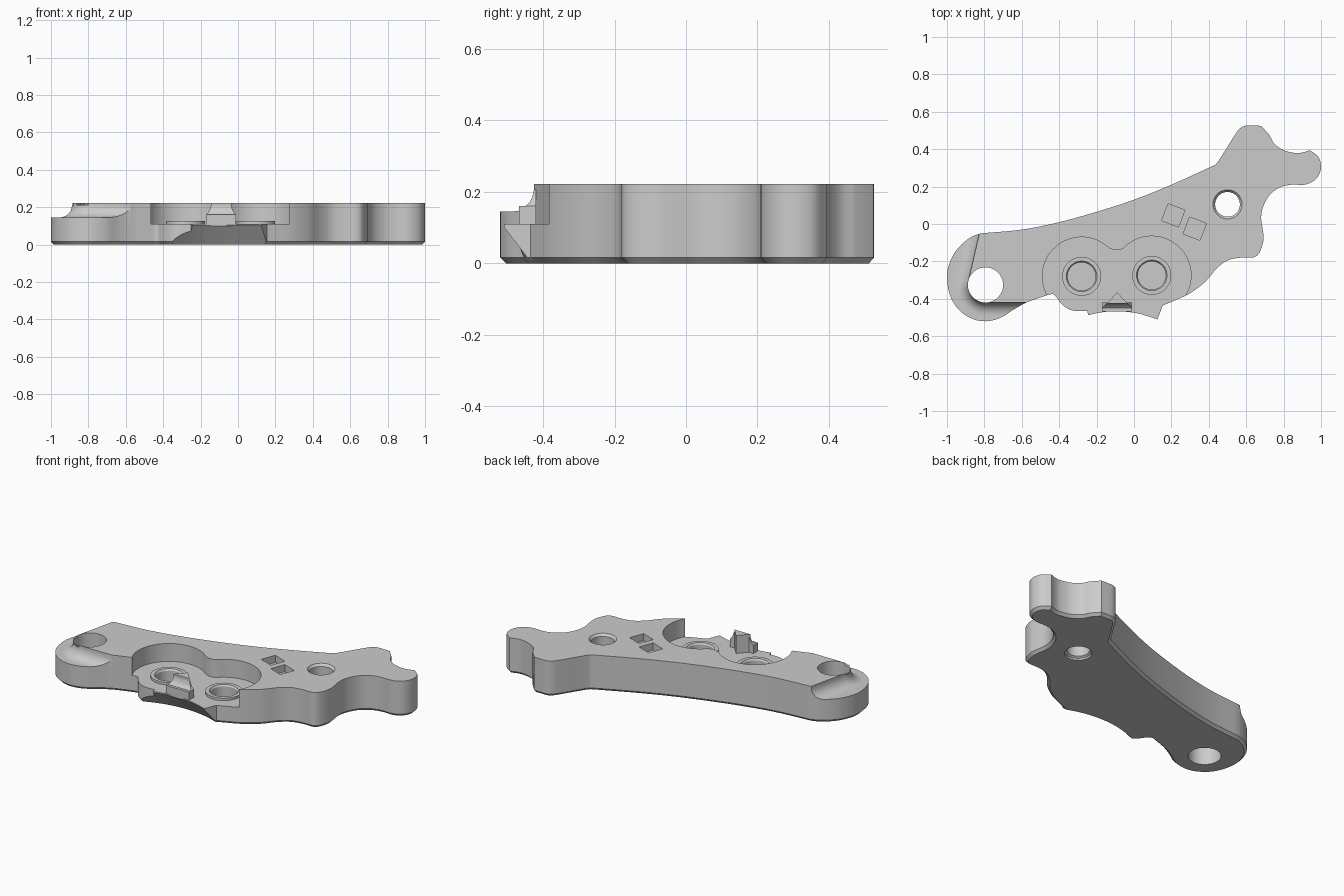
import bpy, bmesh
from math import cos, sin, radians, pi, hypot
from mathutils import Vector

if "Cube" in bpy.data.objects:
    bpy.data.objects.remove(bpy.data.objects["Cube"])

TOP = 0.222


def loft(name, layers):
    """Closed solid through stacked (points, z) layers with equal point counts."""
    bm = bmesh.new()
    rings = [[bm.verts.new((x, y, z)) for x, y in pts] for pts, z in layers]
    n = len(rings[0])
    for a, b in zip(rings, rings[1:]):
        for i in range(n):
            j = (i + 1) % n
            bm.faces.new((a[i], a[j], b[j], b[i]))
    bm.faces.new(rings[0][::-1])
    bm.faces.new(rings[-1])
    bmesh.ops.recalc_face_normals(bm, faces=bm.faces)
    me = bpy.data.meshes.new(name)
    bm.to_mesh(me)
    bm.free()
    ob = bpy.data.objects.new(name, me)
    bpy.context.collection.objects.link(ob)
    return ob


def arc(cx, cy, r, a0, a1, n):
    return [(cx + r * cos(radians(a0 + (a1 - a0) * i / n)),
             cy + r * sin(radians(a0 + (a1 - a0) * i / n))) for i in range(n + 1)]


def circle(cx, cy, r, n=64):
    return arc(cx, cy, r, 0, 360, n)[:-1]


def spline(pts, steps=5):
    """Smooth open curve through points, without the last point."""
    p = [Vector(q) for q in pts]
    p = [2 * p[0] - p[1]] + p + [2 * p[-1] - p[-2]]
    out = []
    for a, b, c, d in zip(p, p[1:], p[2:], p[3:]):
        for k in range(steps):
            t = k / steps
            v = 0.5 * (2 * b + (c - a) * t + (2 * a - 5 * b + 4 * c - d) * t * t
                       + (3 * b - a - 3 * c + d) * t ** 3)
            out.append((v.x, v.y))
    return out


def inset(pts, d):
    """Move a counter-clockwise outline inwards by d."""
    out = []
    for i, (x, y) in enumerate(pts):
        (px, py), (nx, ny) = pts[i - 1], pts[(i + 1) % len(pts)]
        tx, ty = nx - px, ny - py
        l = hypot(tx, ty)
        out.append((x - ty / l * d, y + tx / l * d))
    return out


def cut(ob, cutter):
    cutter.hide_render = True
    m = ob.modifiers.new("cut", 'BOOLEAN')
    m.operation, m.solver, m.object = 'DIFFERENCE', 'EXACT', cutter
    bpy.context.view_layer.objects.active = ob
    bpy.ops.object.modifier_apply(modifier=m.name)
    bpy.data.objects.remove(cutter)


# Plate outline: smooth runs joined at sharp corners
runs = [
    [(-.82, -.05), (-.88, -.075), (-.95, -.14), (-.99, -.22), (-1, -.29), (-.984, -.38),
     (-.94, -.455), (-.87, -.505), (-.79, -.52), (-.71, -.5), (-.64, -.455), (-.57, -.418),
     (-.5, -.393), (-.44, -.375), (-.418, -.388), (-.39, -.425), (-.35, -.455),
     (-.31, -.465), (-.25, -.465)],
    [(-.25, -.465), (-.245, -.487)],
    [(-.245, -.487), (-.17, -.472), (-.09, -.466), (.02, -.478), (.125, -.51)],
    [(.125, -.51), (.155, -.435)],
    [(.155, -.435), (.22, -.408), (.3, -.37), (.38, -.31), (.44, -.24), (.5, -.195),
     (.57, -.18), (.64, -.178), (.672, -.15), (.692, -.09), (.69, -.04), (.68, .03),
     (.69, .09), (.725, .155), (.78, .195), (.84, .21), (.91, .21), (.96, .23),
     (.99, .265), (1, .31), (.985, .36), (.94, .395)],
    [(.94, .395), (.9, .382), (.86, .38), (.8, .395), (.75, .43), (.725, .475)],
    [(.725, .475), (.68, .525)],
    [(.68, .525), (.6, .526), (.565, .51), (.54, .478)],
    [(.54, .478), (.45, .335), (.425, .312)],
    [(.425, .312), (.2, .21), (0, .13), (-.2, .065), (-.4, .01), (-.6, -.03), (-.82, -.05)],
]
outline = [p for r in runs for p in spline(r, 1 if len(r) == 2 else 5)]
plate = loft("lever_plate", [(inset(outline, .016), 0), (outline, .016), (outline, TOP)])

# Double-lobed pocket, open at the front
pads = [(-.28, -.28), (.095, -.275)]
pocket = (arc(*pads[0], .21, 210, 52, 32)
          + [(-.125, -.133), (-.105, -.139), (-.08, -.139), (-.06, -.133)]
          + arc(*pads[1], .21, 128, -31, 32) + [(.275, -.7), (-.462, -.7)])
cut(plate, loft("pocket_cutter", [(pocket, .11), (pocket, .4)]))

# Conical relief below the front edge
slope = .09 / .11
cut(plate, loft("relief_cutter", [(circle(-.09, -1, .62 + .05 * slope, 128), -.05),
                                  (circle(-.09, -1, .53, 128), .108)]))

# Lowered ledge with a concave fillet around the left end
HX, HY, HR = -.794, -.326, .094
na = radians(167)


def ledge(d):
    r = HR + d
    bend = arc(HX, HY, r, 167, 270, 20)
    x, y = bend[0]
    start = (x + .4 * sin(na), y - .4 * cos(na))
    return [start] + bend + [(-.5, HY - r), (-.5, -.8), (-1.3, -.8), (-1.3, start[1])]


F = .065
layers = [(ledge(F * (1 - sin(a))), .145 + F * (1 - cos(a)))
          for a in [pi / 2 * k / 7 for k in range(8)]]
layers.append((ledge(0), .4))
cut(plate, loft("ledge_cutter", layers))

# Through holes
cut(plate, loft("end_hole_cutter", [(circle(HX, HY, HR), -.1), (circle(HX, HY, HR), .4)]))
cut(plate, loft("pivot_cutter", [(circle(.5, .105, r), z) for r, z in
                                 [(.078, -.05), (.078, .012), (.066, .02), (.066, TOP - .015),
                                  (.078, TOP), (.078, .4)]]))

# Two tilted square recesses
for cx, cy in [(.21, .046), (.325, -.025)]:
    sq = arc(cx, cy, .068, 24, 294, 3)
    cut(plate, loft("recess_cutter", [(sq, TOP - .045), (sq, .4)]))

# Blind sockets in the pocket floor, each with a raised rim
for side, (cx, cy) in zip(("left", "right"), pads):
    cut(plate, loft("socket_cutter", [(circle(cx, cy, .075), .05), (circle(cx, cy, .075), .3)]))
    rim = loft(side + "_socket_rim", [(circle(cx, cy, .104), .1), (circle(cx, cy, .104), .125)])
    cut(rim, loft("rim_cutter", [(circle(cx, cy, r), z) for r, z in
                                 [(.075, .05), (.075, .115), (.085, .13), (.085, .2)]]))


# Pointed post with a curved foot between the sockets
def wedge(w, front, back):
    return [(-.09 - w, front), (-.09 + w, front), (-.09 + w, back), (-.09 - w, back)]


tri = [(-.145, -.426), (-.035, -.426), (-.09, -.365)]
loft("centre_post", [(tri, .1), (tri, TOP)])
loft("post_foot", [(wedge(.08, -.467, -.42), .1), (wedge(.08, -.467, -.42), .16),
                   (wedge(.08, -.45, -.42), .1601), (wedge(.07, -.438, -.42), .17),
                   (wedge(.06, -.43, -.42), .187), (wedge(.055, -.426, -.42), .205)])

# Smooth curved walls, keep crisp edges
bpy.ops.object.select_all(action='DESELECT')
for ob in bpy.context.scene.objects:
    ob.select_set(True)
bpy.context.view_layer.objects.active = plate
bpy.ops.object.shade_smooth_by_angle(angle=radians(28))
